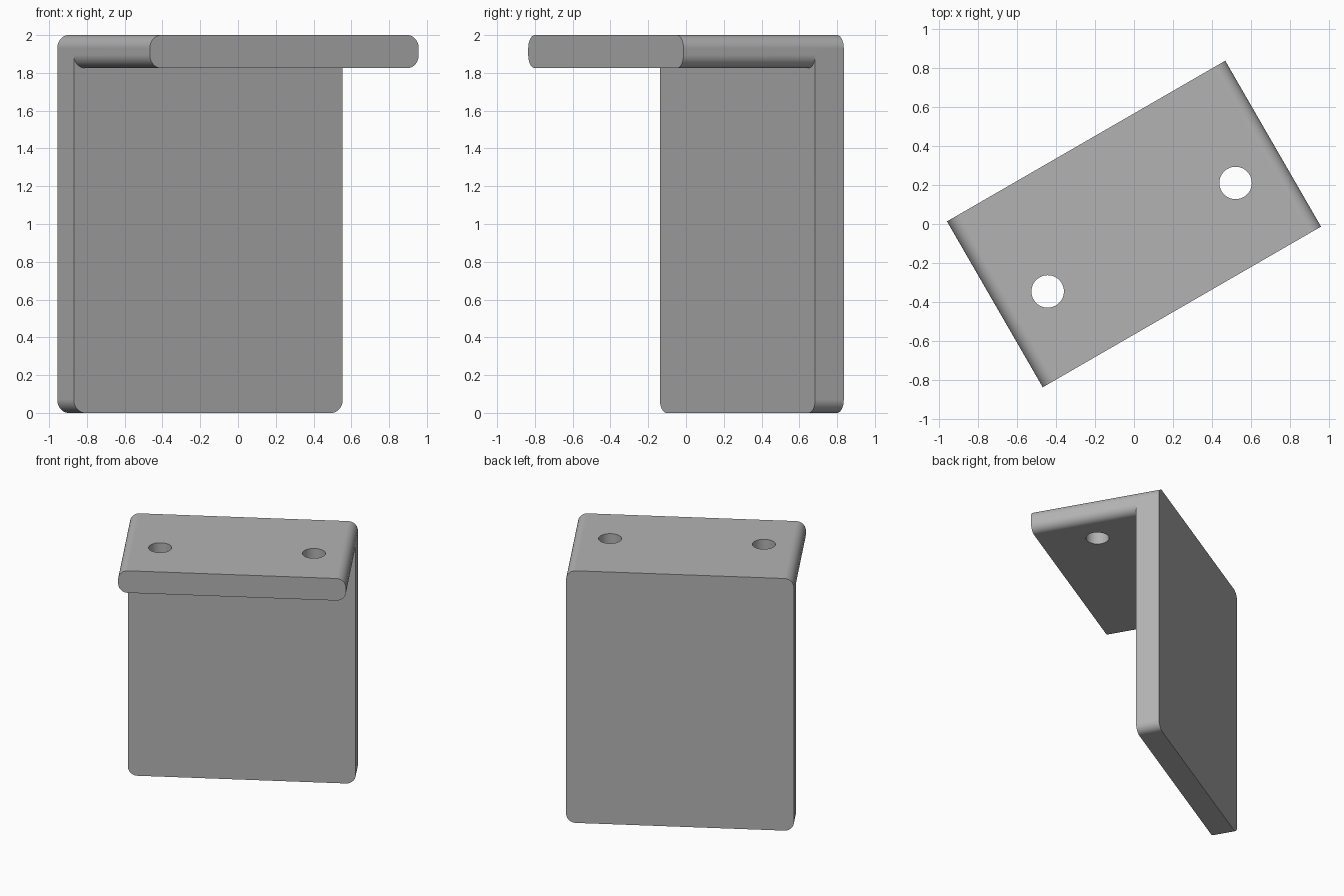
import bpy, bmesh, math

cube = bpy.data.objects.get("Cube")
if cube:
    bpy.data.objects.remove(cube, do_unlink=True)

HALF_LEN, HALF_DEPTH, HEIGHT = 0.822, 0.49, 2.0
THICK, RADIUS, TURN = 0.175, 0.07, math.radians(30)

grey = bpy.data.materials.new("plain grey")
grey.use_nodes = True
colour = (0.45, 0.45, 0.45, 1)
grey.diffuse_color = colour
grey.node_tree.nodes["Principled BSDF"].inputs["Base Color"].default_value = colour


def add_object(name, bm):
    bmesh.ops.recalc_face_normals(bm, faces=bm.faces)
    mesh = bpy.data.meshes.new(name)
    bm.to_mesh(mesh)
    bm.free()
    mesh.materials.append(grey)
    obj = bpy.data.objects.new(name, mesh)
    bpy.context.collection.objects.link(obj)
    obj.rotation_euler.z = TURN
    return obj


def rounded_plate(name, z_low, z_high, y_front, y_back, steps=10):
    """Rounded rectangle in XZ, extruded along Y."""
    bm = bmesh.new()
    x = HALF_LEN - RADIUS
    centres = [(x, z_high - RADIUS), (-x, z_high - RADIUS),
               (-x, z_low + RADIUS), (x, z_low + RADIUS)]
    ring = []
    for quarter, (cx, cz) in enumerate(centres):
        for i in range(steps + 1):
            a = (quarter + i / steps) * math.pi / 2
            ring.append(bm.verts.new((cx + RADIUS * math.cos(a), y_front,
                                      cz + RADIUS * math.sin(a))))
    face = bm.faces.new(ring)
    new = bmesh.ops.extrude_face_region(bm, geom=[face])["geom"]
    moved = [v for v in new if isinstance(v, bmesh.types.BMVert)]
    bmesh.ops.translate(bm, verts=moved, vec=(0, y_back - y_front, 0))
    return add_object(name, bm)


def apply_boolean(obj, other, operation):
    mod = obj.modifiers.new(operation.title(), "BOOLEAN")
    mod.operation, mod.object, mod.solver = operation, other, "EXACT"
    bpy.context.view_layer.objects.active = obj
    bpy.ops.object.modifier_apply(modifier=mod.name)
    bpy.data.objects.remove(other, do_unlink=True)


# Upright back plate joined to the top shelf
bracket = rounded_plate("angle_bracket", 0, HEIGHT, HALF_DEPTH - THICK, HALF_DEPTH)
shelf = rounded_plate("top_shelf", HEIGHT - THICK, HEIGHT, -HALF_DEPTH, HALF_DEPTH - THICK / 2)
apply_boolean(bracket, shelf, "UNION")

# Two screw holes through the shelf
for side in (-1, 1):
    bm = bmesh.new()
    bmesh.ops.create_cone(bm, cap_ends=True, segments=48, radius1=0.083,
                          radius2=0.083, depth=THICK * 2)
    bmesh.ops.translate(bm, verts=bm.verts,
                        vec=(side * 0.555, -0.078, HEIGHT - THICK / 2))
    cutter = add_object("hole_cutter", bm)
    # Turn the offset about the model's centre along with the bracket
    cutter.hide_render = True
    bpy.context.view_layer.update()
    apply_boolean(bracket, cutter, "DIFFERENCE")

# Smooth rounded ends, crisp plate edges
bpy.ops.object.select_all(action="DESELECT")
bracket.select_set(True)
bpy.context.view_layer.objects.active = bracket
bpy.ops.object.shade_smooth_by_angle(angle=math.radians(30))
weighted = bracket.modifiers.new("Flat faces", "WEIGHTED_NORMAL")
weighted.keep_sharp = True
